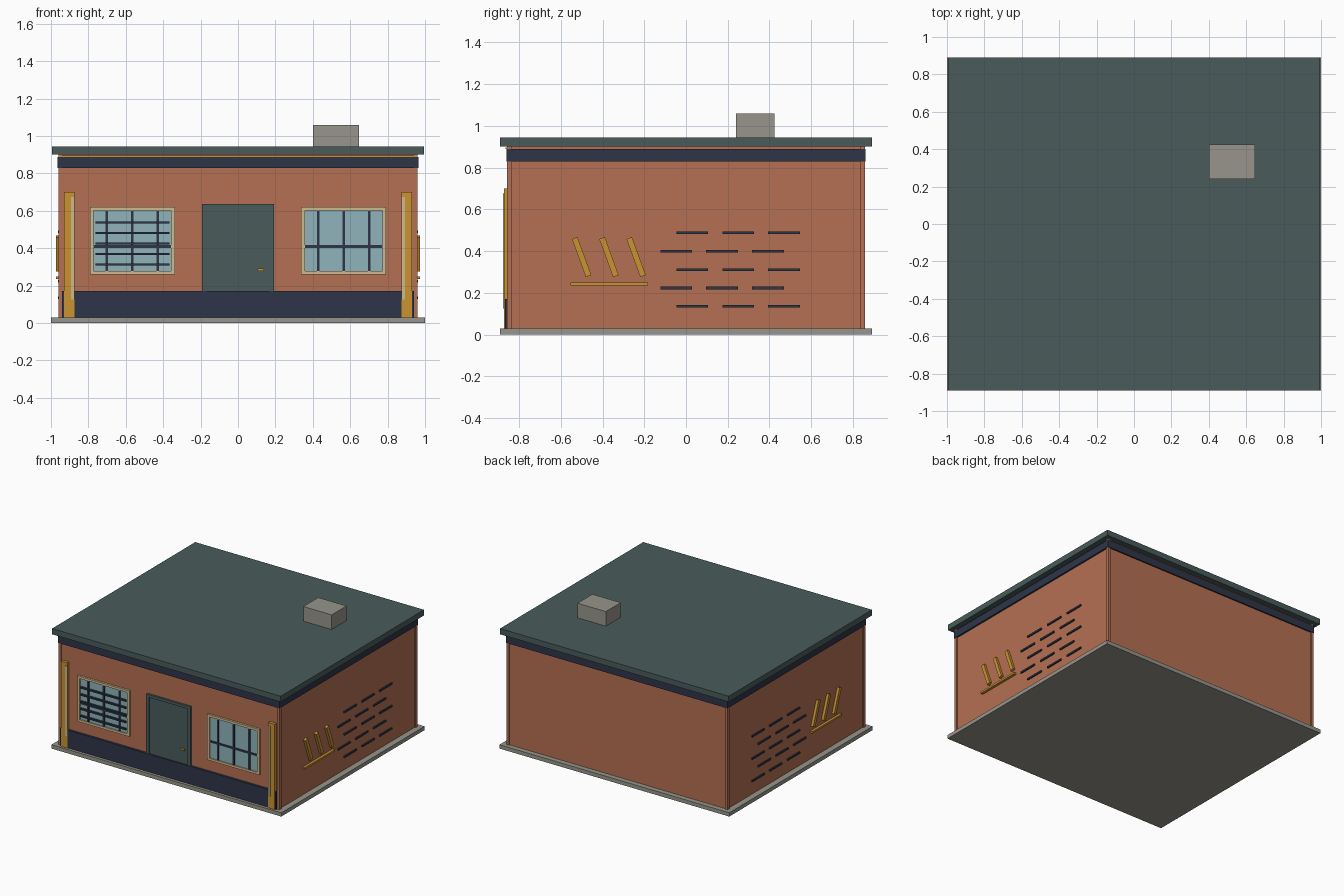
import bpy
from math import radians

cube = bpy.data.objects.get("Cube")
if cube:
    bpy.data.objects.remove(cube, do_unlink=True)


def material(name, rgb):
    """Flat material from display-space channel values."""
    lin = [((c / 255 + 0.055) / 1.055) ** 2.4 for c in rgb] + [1]
    mat = bpy.data.materials.new(name)
    mat.use_nodes = True
    mat.diffuse_color = lin
    mat.node_tree.nodes["Principled BSDF"].inputs["Base Color"].default_value = lin
    return mat


brick = material("brick", (181, 112, 82))
slate = material("slate", (74, 91, 91))
navy = material("navy", (45, 53, 72))
gold = material("gold", (202, 148, 48))
cream = material("cream", (208, 186, 143))
glass = material("glass", (143, 180, 186))
concrete = material("concrete", (151, 149, 139))


def box(name, mat, x, y, z, tilt=0):
    """Box from (min, max) ranges, optionally tilted about the x axis."""
    bpy.ops.mesh.primitive_cube_add(size=1)
    ob = bpy.context.object
    ob.name = name
    ob.location = [(a + b) / 2 for a, b in (x, y, z)]
    ob.scale = [abs(b - a) for a, b in (x, y, z)]
    ob.rotation_euler.x = radians(tilt)
    ob.data.materials.append(mat)
    return ob


def span(centre, width):
    return (centre - width / 2, centre + width / 2)


FLOOR = 0.03
FRONT = -0.85

# Main shell
box("base_slab", concrete, (-1, 1), (-0.89, 0.89), (0, FLOOR))
box("walls", brick, (-0.952, 0.952), (FRONT, -FRONT), (FLOOR, 0.9))
box("top_band", navy, (-0.965, 0.965), (-0.861, 0.861), (0.83, 0.888))
box("gold_trim", gold, (-0.96, 0.96), (-0.865, FRONT), (0.888, 0.896))
box("roof", slate, (-0.995, 0.995), (-0.89, 0.89), (0.9, 0.945))
box("roof_vent", concrete, (0.4, 0.647), (0.24, 0.425), (0.945, 1.06))
box("front_plinth", navy, (-0.94, 0.94), (-0.868, FRONT), (FLOOR, 0.17))

# Door
box("door", slate, (-0.168, 0.168), (-0.858, FRONT), (FLOOR, 0.62))
for s in (-1, 1):
    box("door_jamb", slate, span(s * 0.18, 0.024), (-0.866, FRONT), (FLOOR, 0.637))
box("door_lintel", slate, (-0.192, 0.192), (-0.866, FRONT), (0.615, 0.637))
box("door_handle", gold, (0.105, 0.14), (-0.87, FRONT), span(0.285, 0.012))

for s in (-1, 1):
    # Corner posts
    for t in (-1, 1):
        box("corner_post", brick, span(s * 0.951, 0.02), span(t * 0.846, 0.024), (FLOOR, 0.9))

    # Front pilasters with a pale inlay
    box("pilaster", gold, span(s * 0.902, 0.056), (-0.873, FRONT), (FLOOR, 0.7))
    box("pilaster_inlay", cream, span(s * 0.884, 0.018), (-0.877, FRONT), (0.125, 0.675))

    # Windows
    c = s * 0.565
    box("window_glass", glass, span(c, 0.42), (-0.857, FRONT), (0.275, 0.61))
    for t in (-1, 1):
        box("window_side", cream, span(c + t * 0.217, 0.02), (-0.866, FRONT), (0.26, 0.62))
        box("window_rail", cream, span(c, 0.454), (-0.866, FRONT), span(0.44 + t * 0.171, 0.018))
    for t in (-1, 0, 1):
        box("window_mullion", navy, span(c + t * 0.136, 0.014), (-0.864, FRONT), (0.278, 0.604))
    box("window_crossbar", navy, span(c, 0.416), (-0.864, FRONT), span(0.409, 0.014))

    # Side wall brick slots, in staggered rows
    face = (s * 0.945, s * 0.962)
    for row in range(5):
        for col in range(3):
            y = 0.03 - 0.077 * (row % 2) + 0.22 * col
            box("brick_slot", navy, face, span(y, 0.152), span(0.487 - 0.088 * row, 0.013))

    # Side wall slanted slats and ledge
    relief = (s * 0.945, s * 0.972)
    for y in (-0.5, -0.369, -0.239):
        box("wall_slat", gold, relief, span(y, 0.028), span(0.371, 0.194), tilt=20)
    box("wall_ledge", gold, relief, (-0.553, -0.182), (0.235, 0.25))

# Security grille on one window
for i in range(5):
    box("grille_bar", navy, (-0.762, -0.366), (-0.875, -0.86), span(0.313 + 0.056 * i, 0.012))
